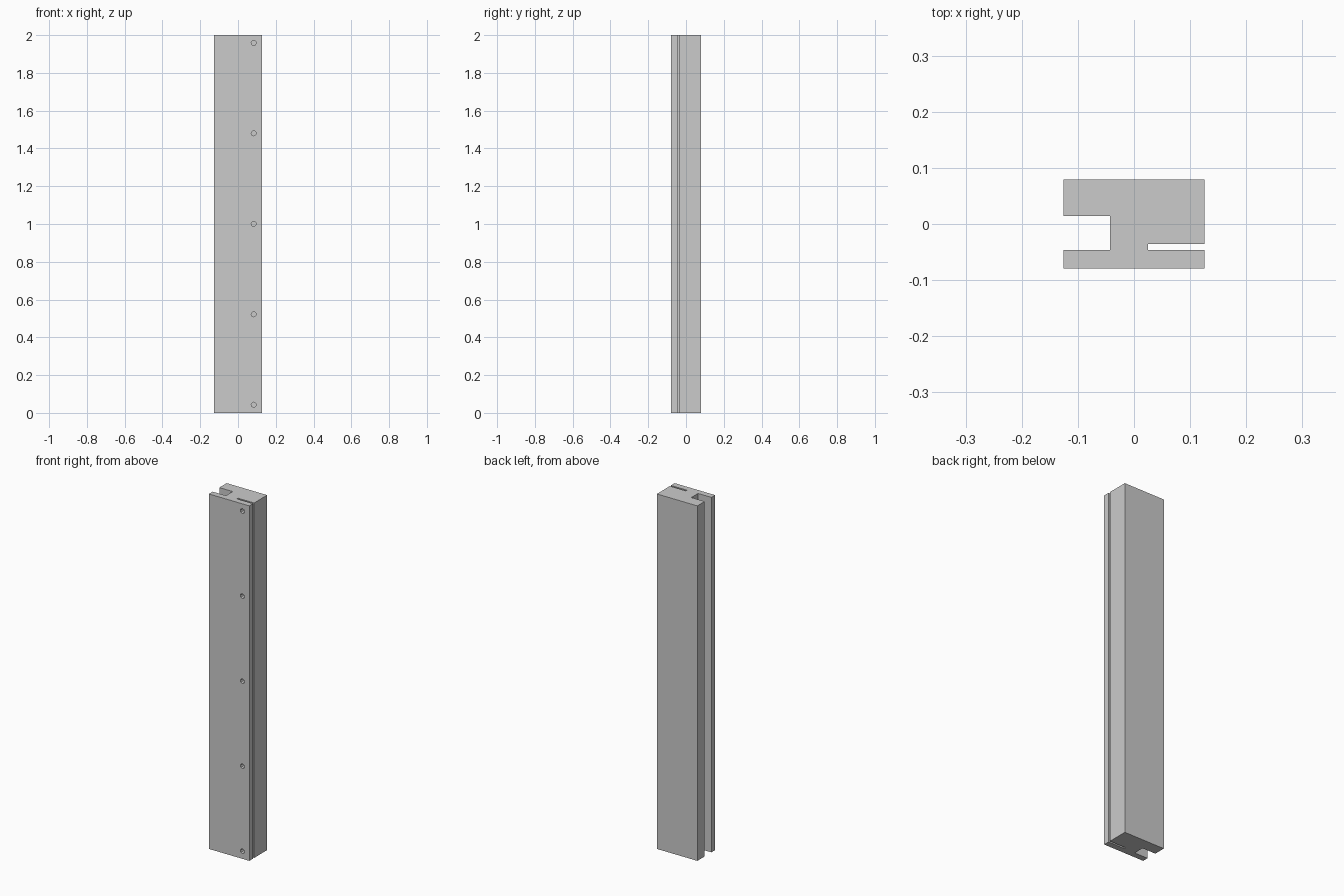
import bpy, bmesh, math
from mathutils import Matrix

if "Cube" in bpy.data.objects:
    bpy.data.objects.remove(bpy.data.objects["Cube"])

LENGTH = 2.0
FRONT, LIP_BACK = -0.0795, -0.046


def make_object(name, bm):
    bmesh.ops.recalc_face_normals(bm, faces=bm.faces)
    mesh = bpy.data.meshes.new(name)
    bm.to_mesh(mesh)
    bm.free()
    obj = bpy.data.objects.new(name, mesh)
    bpy.context.collection.objects.link(obj)
    return obj


# Rail: cross-section with a wide left groove and a narrow right slot
profile = [
    (-0.126, FRONT), (0.126, FRONT), (0.126, LIP_BACK), (0.025, LIP_BACK),
    (0.025, -0.036), (0.126, -0.036), (0.126, 0.0795), (-0.126, 0.0795),
    (-0.126, 0.014), (-0.043, 0.014), (-0.043, LIP_BACK), (-0.126, LIP_BACK),
]
bm = bmesh.new()
face = bm.faces.new([bm.verts.new((x, y, 0)) for x, y in profile])
ext = bmesh.ops.extrude_face_region(bm, geom=[face])
top = [v for v in ext["geom"] if isinstance(v, bmesh.types.BMVert)]
bmesh.ops.translate(bm, verts=top, vec=(0, 0, LENGTH))
rail = make_object("slotted_rail", bm)

# Screw holes: five evenly spaced holes through the front lip into the slot
bm = bmesh.new()
for i in range(5):
    place = (Matrix.Translation((0.083, -0.066, 0.043 + i * 0.479))
             @ Matrix.Rotation(math.pi / 2, 4, 'X'))
    bmesh.ops.create_cone(bm, cap_ends=True, segments=8, radius1=0.0135,
                          radius2=0.0135, depth=0.05, matrix=place)
cutter = make_object("hole_cutter", bm)
cutter.hide_render = True
cutter.hide_set(True)

cut = rail.modifiers.new("screw_holes", 'BOOLEAN')
cut.operation = 'DIFFERENCE'
cut.solver = 'EXACT'
cut.object = cutter
